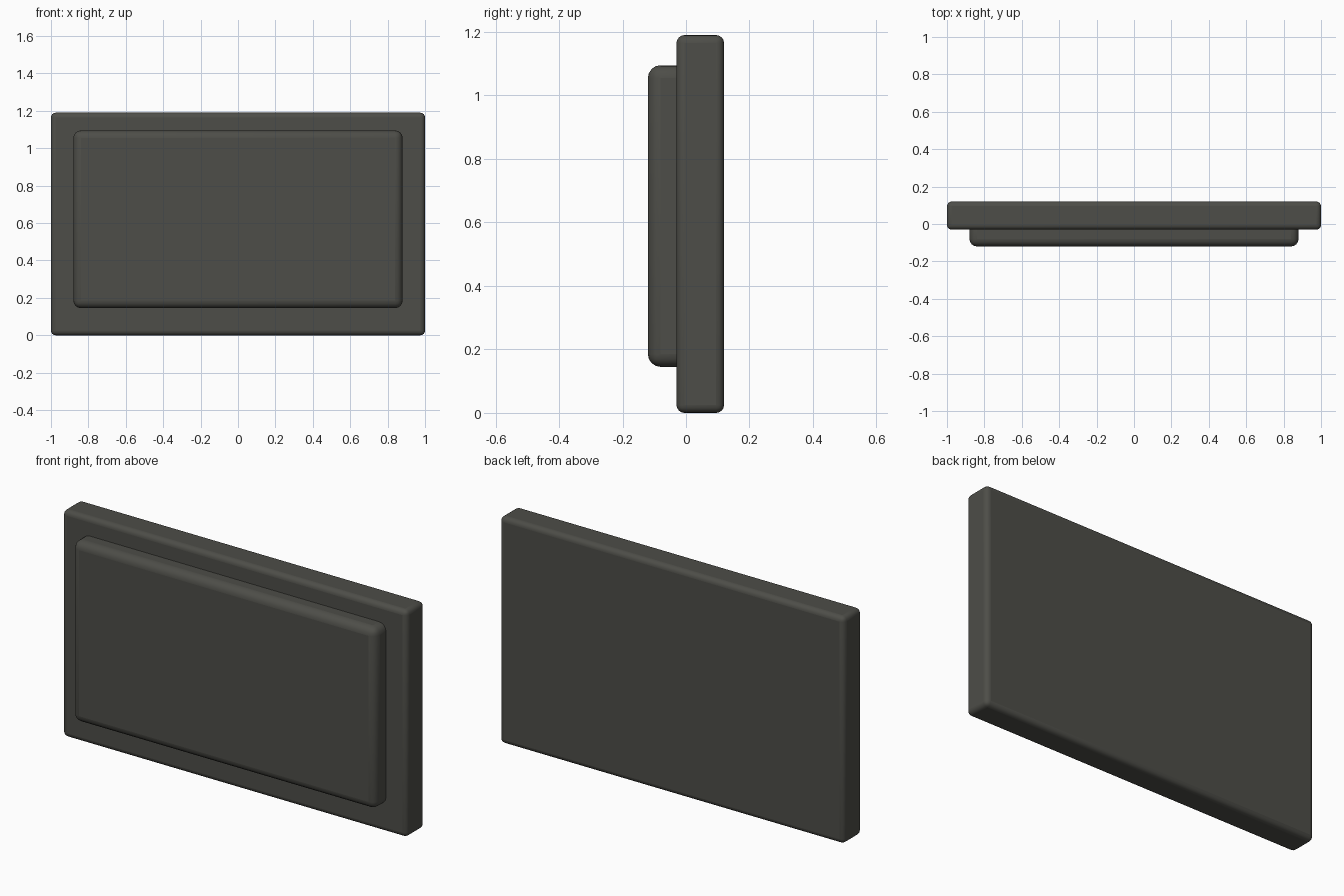
import bpy

if "Cube" in bpy.data.objects:
    bpy.data.objects.remove(bpy.data.objects["Cube"])

# Dark warm-grey finish
mat = bpy.data.materials.new("dark_grey")
mat.diffuse_color = (0.075, 0.075, 0.065, 1)
mat.use_nodes = True
mat.node_tree.nodes["Principled BSDF"].inputs["Base Color"].default_value = mat.diffuse_color


def rounded_box(name, lo, hi, radius):
    """Box between two corners with rounded edges."""
    centre = [(a + b) / 2 for a, b in zip(lo, hi)]
    bpy.ops.mesh.primitive_cube_add(size=1, location=centre)
    ob = bpy.context.object
    ob.name = name
    ob.scale = [b - a for a, b in zip(lo, hi)]
    bpy.ops.object.transform_apply(location=False, rotation=False, scale=True)
    bevel = ob.modifiers.new("rounded_edges", "BEVEL")
    bevel.width = radius
    bevel.segments = 4
    ob.data.materials.append(mat)
    bpy.ops.object.shade_smooth_by_angle()
    return ob


# Main slab
rounded_box("back_slab", (-1, -0.03, 0), (1, 0.12, 1.19), 0.025)

# Raised panel, sunk into the front of the slab
rounded_box("front_panel", (-0.88, -0.12, 0.145), (0.88, 0.03, 1.095), 0.04)
